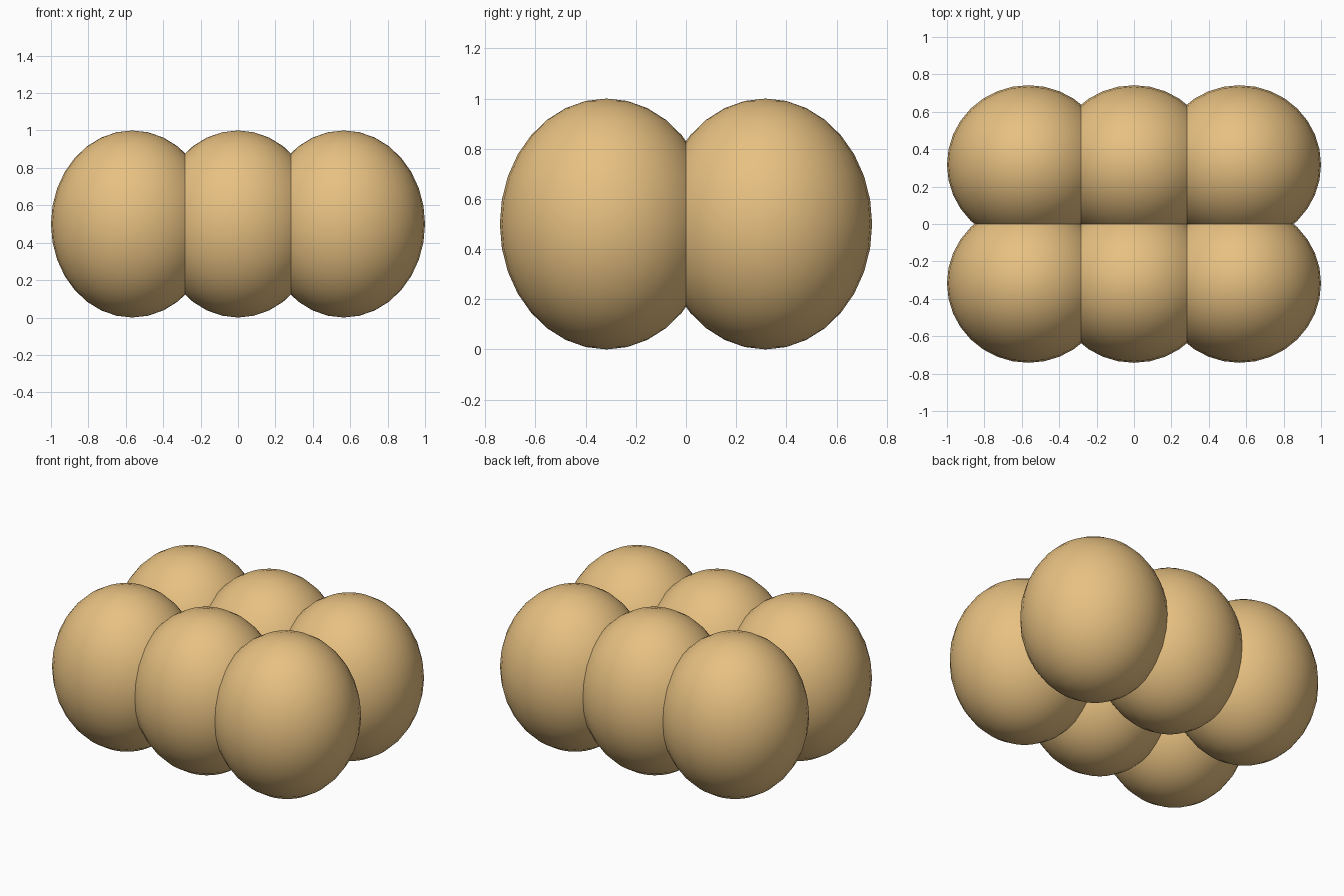
import bpy

if "Cube" in bpy.data.objects:
    bpy.data.objects.remove(bpy.data.objects["Cube"])

# Tan shell colour
tan = bpy.data.materials.new("tan")
tan.diffuse_color = (0.80, 0.53, 0.22, 1)
tan.use_nodes = True
tan.node_tree.nodes["Principled BSDF"].inputs["Base Color"].default_value = tan.diffuse_color

RADII = (0.435, 0.425, 0.5)
SPACING_X, OFFSET_Y = 0.565, 0.317


def egg(name, x, y):
    bpy.ops.mesh.primitive_uv_sphere_add(segments=32, ring_count=16, radius=1,
                                         location=(x, y, RADII[2]))
    ob = bpy.context.object
    ob.name = name
    ob.scale = RADII
    bpy.ops.object.transform_apply(location=False, rotation=False, scale=True)
    bpy.ops.object.shade_smooth()
    ob.data.materials.append(tan)


# Two rows of three overlapping eggs
for row, y in (("front", -OFFSET_Y), ("back", OFFSET_Y)):
    for col, i in (("left", -1), ("middle", 0), ("right", 1)):
        egg(f"egg_{row}_{col}", i * SPACING_X, y)
